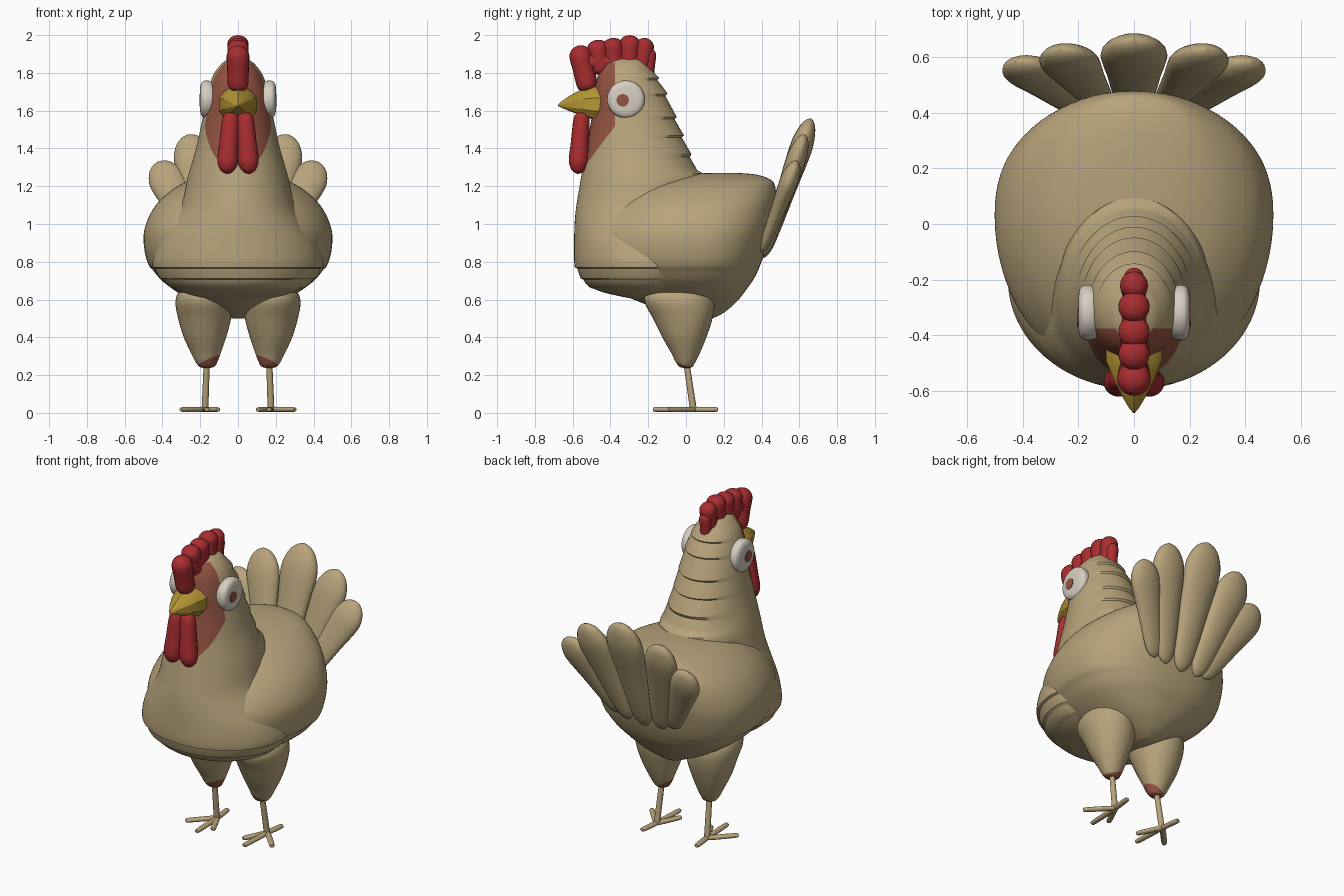
import bpy, bmesh, math
from mathutils import Vector

cube = bpy.data.objects.get("Cube")
if cube:
    bpy.data.objects.remove(cube)


def material(name, rgb):
    m = bpy.data.materials.new(name)
    m.use_nodes = True
    m.diffuse_color = (*rgb, 1)
    bsdf = m.node_tree.nodes["Principled BSDF"]
    bsdf.inputs["Base Color"].default_value = (*rgb, 1)
    bsdf.inputs["Roughness"].default_value = 0.8
    return m


TAN = material("tan_feathers", (0.48, 0.37, 0.20))
SKIN = material("reddish_brown_skin", (0.30, 0.09, 0.055))
RED = material("comb_red", (0.40, 0.026, 0.03))
YELLOW = material("beak_yellow", (0.46, 0.30, 0.035))
WHITE = material("eye_white", (0.68, 0.62, 0.54))


def smooth_rows(rows, sub):
    """Catmull-Rom interpolation through rows of numbers."""
    out = []
    last = len(rows) - 1
    for i in range(last):
        a, b, c, d = (rows[max(i - 1, 0)], rows[i], rows[i + 1], rows[min(i + 2, last)])
        for k in range(sub):
            t = k / sub
            out.append([0.5 * (2 * q + (r - p) * t + (2 * p - 5 * q + 4 * r - s) * t * t
                               + (3 * q - p - 3 * r + s) * t ** 3)
                        for p, q, r, s in zip(a, b, c, d)])
    return out + [list(rows[-1])]


def loft(name, rings, mats, cuts=(), angle=40):
    """Skin equal rings and cap the ends; faces behind every cut plane get the second colour."""
    bm = bmesh.new()
    loops = [[bm.verts.new(p) for p in ring] for ring in rings]
    n = len(loops[0])
    for a, b in zip(loops, loops[1:]):
        for i in range(n):
            j = (i + 1) % n
            bm.faces.new((a[i], a[j], b[j], b[i]))
    bm.faces.new(loops[0][::-1])
    bm.faces.new(loops[-1])
    bmesh.ops.recalc_face_normals(bm, faces=bm.faces[:])
    planes = [(Vector(co), Vector(no)) for co, no in cuts]
    for co, no in planes:
        bmesh.ops.bisect_plane(bm, geom=bm.verts[:] + bm.edges[:] + bm.faces[:],
                               plane_co=co, plane_no=no)
    if planes:
        for f in bm.faces:
            c = f.calc_center_median()
            f.material_index = int(all((c - co).dot(no) < 0 for co, no in planes))
    mesh = bpy.data.meshes.new(name)
    bm.to_mesh(mesh)
    bm.free()
    for m in mats:
        mesh.materials.append(m)
    ob = bpy.data.objects.new(name, mesh)
    bpy.context.collection.objects.link(ob)
    bpy.ops.object.select_all(action="DESELECT")
    ob.select_set(True)
    bpy.context.view_layer.objects.active = ob
    bpy.ops.object.shade_smooth_by_angle(angle=math.radians(angle))


def oval(z, front, mid, back, half, n, x=0, square=1.0):
    """Horizontal oval with separate front and back depths; square < 1 fills out the back."""
    ring = []
    for i in range(n):
        a = math.tau * i / n
        c, s = math.cos(a), math.sin(a)
        if s > 0:
            c, s = math.copysign(abs(c) ** square, c), s ** square
        ring.append((x + half * c, mid + s * (back - mid if s > 0 else mid - front), z))
    return ring


def pod(name, start, end, profile, mat, flat=1, facing=(0, -1, 0.35), n=20, sub=4):
    """Round or flattened pod along a line; profile holds (position, radius)."""
    start, end = Vector(start), Vector(end)
    axis = (end - start).normalized()
    side = axis.cross(Vector(facing)).normalized()
    normal = side.cross(axis)
    rings = []
    for t, r in smooth_rows(profile, sub):
        c = start.lerp(end, t)
        r = max(r, 0.0005)
        rings.append([c + side * r * math.cos(math.tau * i / n)
                      + normal * r * flat * math.sin(math.tau * i / n) for i in range(n)])
    loft(name, rings, [mat])


def blunt(r, taper):
    return [(0, 0), (0.04, r * taper * 0.6), (0.15, r * taper), (0.5, r * (0.55 + taper * 0.45)),
            (0.78, r), (0.91, r * 0.78), (0.975, r * 0.42), (1, 0)]


# Rounded body: height, front, middle, back, half width
body_rows = [(0.50, 0.02, 0.08, 0.14, 0.04), (0.53, -0.10, 0.05, 0.20, 0.12),
             (0.59, -0.26, 0.03, 0.27, 0.25), (0.66, -0.42, 0.03, 0.325, 0.36),
             (0.72, -0.50, 0.03, 0.365, 0.43), (0.80, -0.56, 0.03, 0.40, 0.48),
             (0.91, -0.57, 0.03, 0.435, 0.50), (1.0, -0.53, 0.03, 0.46, 0.487),
             (1.1, -0.44, 0.05, 0.475, 0.435), (1.18, -0.33, 0.08, 0.475, 0.35),
             (1.23, -0.19, 0.12, 0.455, 0.26), (1.26, -0.03, 0.17, 0.38, 0.15),
             (1.27, 0.12, 0.20, 0.28, 0.05)]
rings = []
for z, f, m, b, h in smooth_rows(body_rows, 6):
    tuck = 0.008 if z < 0.77 else 0
    rings.append(oval(z, f + tuck, m, b, h - tuck, 80, square=0.86))
loft("body", rings, [TAN])

# Breast, neck and head in one shell with layered plumage steps
neck_rows = [(0.60, -0.30, -0.15, 0.0, 0.20), (0.64, -0.48, -0.18, 0.05, 0.33),
             (0.68, -0.55, -0.2, 0.08, 0.40), (0.74, -0.58, -0.2, 0.1, 0.44),
             (0.80, -0.592, -0.2, 0.1, 0.452), (0.90, -0.592, -0.22, 0.1, 0.42),
             (1.0, -0.59, -0.24, 0.1, 0.355), (1.1, -0.58, -0.25, 0.09, 0.30),
             (1.25, -0.555, -0.25, 0.055, 0.265), (1.4, -0.53, -0.26, 0.0, 0.222),
             (1.5, -0.51, -0.27, -0.04, 0.20), (1.6, -0.495, -0.28, -0.08, 0.18),
             (1.7, -0.485, -0.30, -0.12, 0.16), (1.79, -0.465, -0.31, -0.17, 0.13),
             (1.85, -0.43, -0.31, -0.21, 0.085), (1.875, -0.39, -0.31, -0.235, 0.045),
             (1.885, -0.34, -0.31, -0.28, 0.015)]
ledges = (1.275, 1.365, 1.46, 1.565, 1.685, 1.77, 1.83)


def ruff(z):
    for low, high in zip(ledges, ledges[1:]):
        if low <= z < high:
            return 0.018 * (high - z) / (high - low)
    return 0.045 if 1.2 < z < 1.275 else 0


rings = []
for z, f, m, b, h in smooth_rows(neck_rows, 9):
    tuck = 0.012 * ((z < 0.77) + (z < 0.71) + (z < 0.66))
    rings.append(oval(z, f + tuck, m, b + ruff(z), h - tuck, 96))
loft("neck_and_head", rings, [TAN, SKIN],
     [((0, -0.375, 1.6), (0, 1, 0)), ((0, -0.375, 1.52), (0, 1, -0.75)),
      ((0, 0, 1.855), (0, 0, 1)), ((0, 0, 1.31), (0, 0, -1))], 35)

# Fan of five tail feathers
for name, base, tip, r in (("middle", (0, 0.41, 0.82), (0, 0.662, 1.56), 0.12),
                           ("inner", (0.11, 0.41, 0.83), (0.265, 0.628, 1.475), 0.107),
                           ("outer", (0.18, 0.40, 0.85), (0.425, 0.585, 1.33), 0.098)):
    for side, s in (("left", 1), ("right", -1)):
        if name == "middle" and s < 0:
            continue
        pod(f"{name}_tail_feather_{side}", (s * base[0], *base[1:]), (s * tip[0], *tip[1:]),
            blunt(r, 0.58), TAN, 0.5)

# Legs and feet: height, front, middle, back, half width, centre
thigh_rows = [(0.70, -0.12, -0.02, 0.06, 0.07, 0.16), (0.65, -0.2, -0.02, 0.12, 0.125, 0.18),
              (0.59, -0.22, -0.02, 0.15, 0.147, 0.184), (0.5, -0.175, 0, 0.14, 0.14, 0.177),
              (0.4, -0.125, 0, 0.108, 0.112, 0.175), (0.32, -0.08, 0, 0.075, 0.08, 0.17),
              (0.27, -0.055, 0, 0.05, 0.058, 0.167), (0.245, -0.035, 0, 0.035, 0.04, 0.165),
              (0.237, -0.01, 0, 0.015, 0.012, 0.165)]
toes = {"inner": (0.105, -0.10), "middle": (0.165, -0.175),
        "outer": (0.302, -0.09), "rear": (0.19, 0.167)}
for side, s in (("left", 1), ("right", -1)):
    loft(f"thigh_{side}",
         [oval(z, f, m, b, h, 40, s * x) for z, f, m, b, h, x in smooth_rows(thigh_rows, 7)],
         [TAN, SKIN], [((s * 0.165, 0, 0.27), (s * 0.45, 0.2, 1))])
    pod(f"shank_{side}", (s * 0.165, 0.0, 0.28), (s * 0.175, 0.04, 0.012),
        [(0, 0.016), (1, 0.018)], TAN, n=12)
    for toe, (x, y) in toes.items():
        pod(f"{toe}_toe_{side}", (s * 0.175, 0.045, 0.018), (s * x, y, 0.018),
            [(0, 0.012), (0.1, 0.017), (0.9, 0.016), (1, 0.008)], TAN, 0.8, (0, 0, 1), 12)

    # Bulging eyes with flat pupils
    pod(f"eye_{side}", (s * 0.12, -0.318, 1.66), (s * 0.2, -0.318, 1.66),
        [(0, 0.085), (0.4, 0.098), (0.75, 0.098), (0.93, 0.085), (1, 0.066)], WHITE, n=40)
    pod(f"pupil_{side}", (s * 0.196, -0.335, 1.655), (s * 0.204, -0.335, 1.655),
        [(0, 0.033), (1, 0.033)], SKIN, n=24)

    # Hanging wattles
    pod(f"wattle_{side}", (s * 0.035, -0.55, 1.60), (s * 0.06, -0.573, 1.265),
        blunt(0.055, 0.82), RED, 0.95)

# Beak: angular ridge on top, drawn out to a point
outline = ((0, 0.095), (0.07, 0.065), (0.1, 0.025), (0.1, -0.045), (0.07, -0.083),
           (0, -0.09), (-0.07, -0.083), (-0.1, -0.045), (-0.1, 0.025), (-0.07, 0.065))
rings = [[(x * w, y, z + dz * w) for x, dz in outline]
         for y, w, z in ((-0.42, 1, 1.642), (-0.49, 1, 1.642), (-0.56, 0.72, 1.642),
                         (-0.62, 0.42, 1.637), (-0.66, 0.18, 1.632), (-0.678, 0.03, 1.628))]
loft("beak", rings, [YELLOW], angle=30)

# Comb lobes from front to back: base y, base z, tip y, tip z, radius
lobes = ((-0.515, 1.70, -0.57, 1.945, 0.06), (-0.445, 1.79, -0.475, 1.975, 0.056),
         (-0.375, 1.80, -0.39, 1.985, 0.056), (-0.305, 1.80, -0.295, 2.0, 0.056),
         (-0.245, 1.78, -0.212, 1.985, 0.05), (-0.205, 1.77, -0.19, 1.93, 0.036))
for i, (y0, z0, y1, z1, r) in enumerate(lobes):
    pod(f"comb_lobe_{i + 1}", (0, y0, z0), (0, y1, z1), blunt(r, 0.9), RED, 1, (0, 1, 0))
pod("comb_ridge", (0, -0.19, 1.86), (0, -0.57, 1.86), blunt(0.05, 0.85), RED, 1, (0, 0, 1))
